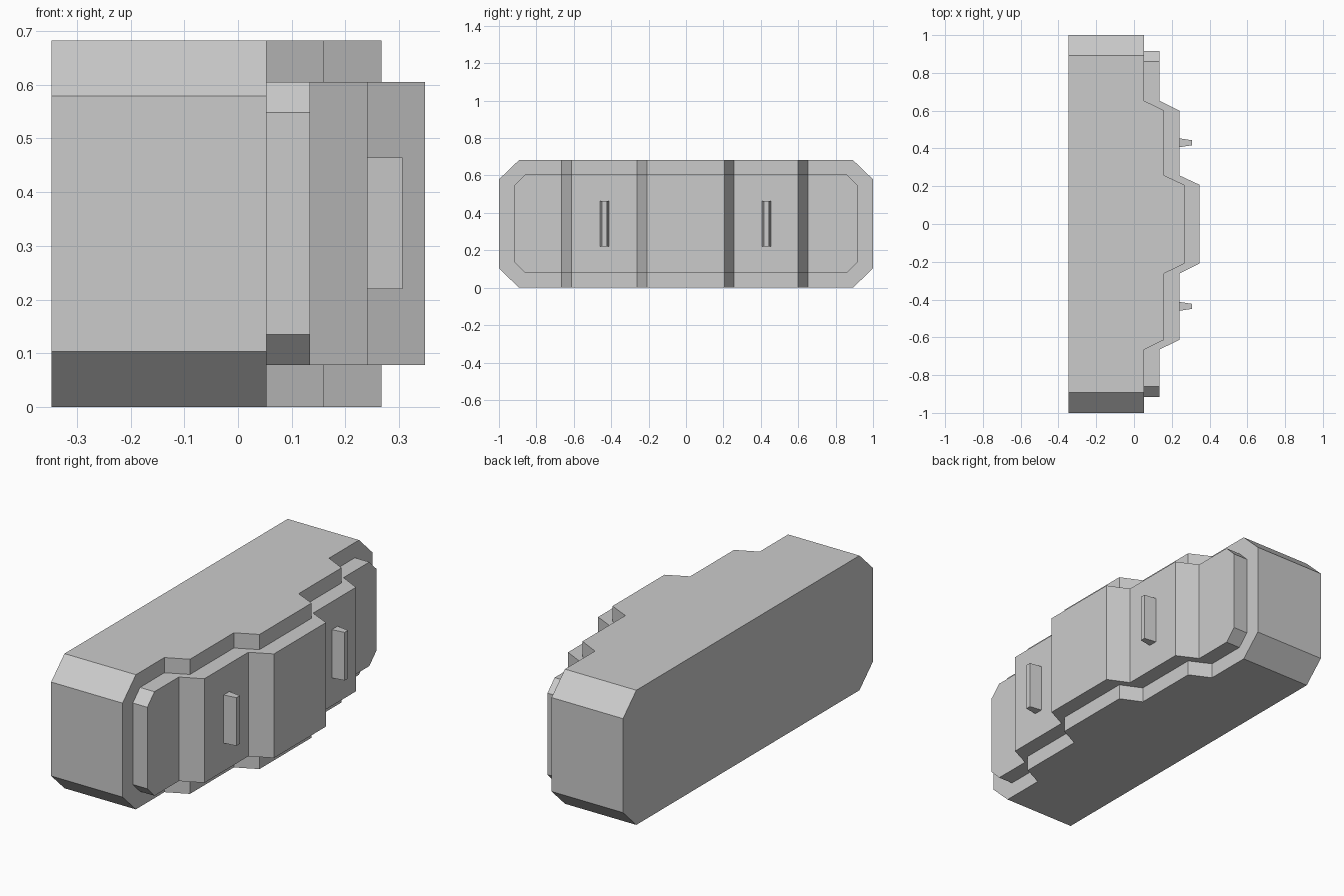
import bpy, bmesh

if "Cube" in bpy.data.objects:
    bpy.data.objects.remove(bpy.data.objects["Cube"])

# Stepped front: (y, forward offset) shared by the body and the raised panel
STEPS = [(-0.665, 0), (-0.613, 0.107), (-0.262, 0.107), (-0.209, 0.214),
         (0.207, 0.214), (0.257, 0.107), (0.60, 0.107), (0.653, 0)]


def loft(name, sections):
    """Loft rectangular sections (y, x_back, x_front, z_low, z_high) along y."""
    bm = bmesh.new()
    rings = [[bm.verts.new(p) for p in ((xb, y, z0), (xf, y, z0), (xf, y, z1), (xb, y, z1))]
             for y, xb, xf, z0, z1 in sections]
    for a, b in zip(rings, rings[1:]):
        for i in range(4):
            j = (i + 1) % 4
            bm.faces.new((a[i], a[j], b[j], b[i]))
    bm.faces.new(rings[0])
    bm.faces.new(rings[-1])
    bmesh.ops.recalc_face_normals(bm, faces=bm.faces)
    mesh = bpy.data.meshes.new(name)
    bm.to_mesh(mesh)
    bm.free()
    obj = bpy.data.objects.new(name, mesh)
    bpy.context.collection.objects.link(obj)
    return obj


def stepped_block(name, half, z0, z1, cut_y, cut_z, front, back):
    """Block with chamfered ends and the stepped front."""
    inner = half - cut_y
    stations = [(-half, 0), (-inner, 0)] + STEPS + [(inner, 0), (half, 0)]
    sections = []
    for y, dx in stations:
        c = cut_z if abs(y) == half else 0
        sections.append((y, back(dx), front + dx, z0 + c, z1 - c))
    return loft(name, sections)


# Main body with flat back
stepped_block("body", 1.0, 0.0, 0.682, 0.107, 0.103, 0.053, lambda dx: -0.347)

# Raised front panel, slightly sunk into the body
stepped_block("front_panel", 0.917, 0.078, 0.605, 0.057, 0.057, 0.134,
              lambda dx: 0.045 + dx)

# Tapered vertical handles
for name, y in (("handle_left", -0.436), ("handle_right", 0.43)):
    bm = bmesh.new()
    bmesh.ops.create_cube(bm, size=1)
    for v in bm.verts:
        tip = v.co.x > 0
        v.co = (0.306 if tip else 0.23,
                y + (0.0135 if tip else 0.025) * (1 if v.co.y > 0 else -1),
                0.464 if v.co.z > 0 else 0.22)
    mesh = bpy.data.meshes.new(name)
    bm.to_mesh(mesh)
    bm.free()
    bpy.context.collection.objects.link(bpy.data.objects.new(name, mesh))
